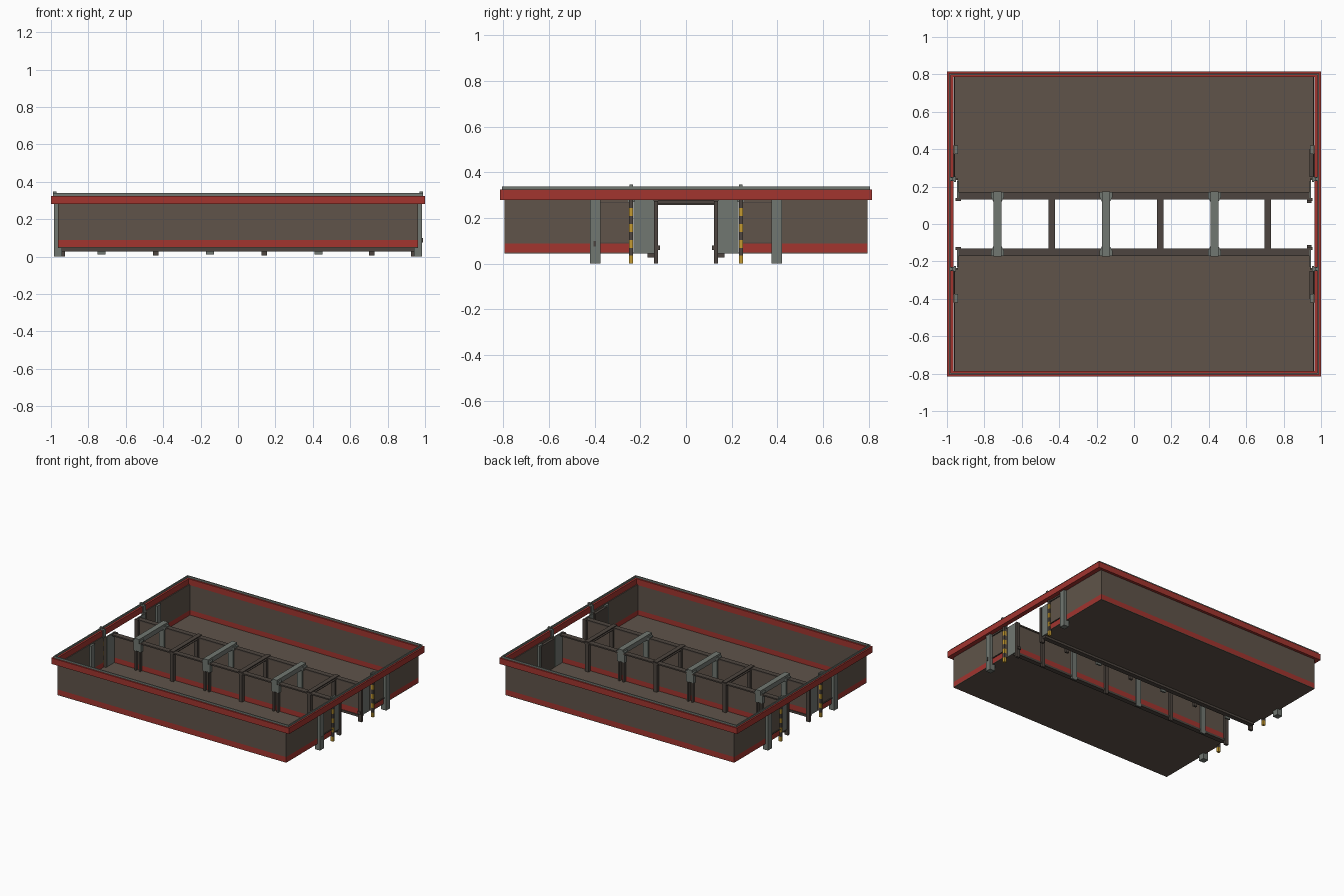
import bpy, bmesh

if "Cube" in bpy.data.objects:
    bpy.data.objects.remove(bpy.data.objects["Cube"])


def mat(name, c):
    m = bpy.data.materials.new(name)
    m.diffuse_color = (*c, 1)
    m.use_nodes = True
    m.node_tree.nodes["Principled BSDF"].inputs["Base Color"].default_value = m.diffuse_color
    return m


BROWN = mat("brown plaster", (0.115, 0.088, 0.068))
DARK = mat("dark brown steel", (0.075, 0.06, 0.05))
RED = mat("red paint", (0.36, 0.035, 0.028))
GREY = mat("grey green steel", (0.165, 0.185, 0.165))
YELLOW = mat("hazard yellow", (0.55, 0.32, 0.03))


def build(name, bm, *mats):
    bmesh.ops.recalc_face_normals(bm, faces=bm.faces)
    me = bpy.data.meshes.new(name)
    bm.to_mesh(me)
    bm.free()
    for m in mats:
        me.materials.append(m)
    ob = bpy.data.objects.new(name, me)
    bpy.context.collection.objects.link(ob)
    return ob


def add_box(bm, x0, x1, y0, y1, z0, z1, mi=0):
    x0, x1 = sorted((x0, x1))
    y0, y1 = sorted((y0, y1))
    vs = bmesh.ops.create_cube(bm, size=1)["verts"]
    for v in vs:
        v.co = (x1 if v.co.x > 0 else x0, y1 if v.co.y > 0 else y0, z1 if v.co.z > 0 else z0)
    for f in {f for v in vs for f in v.link_faces}:
        f.material_index = mi


def box(name, m, *b):
    bm = bmesh.new()
    add_box(bm, *b)
    return build(name, bm, m)


def prism(name, m, pts, z0, z1):
    bm = bmesh.new()
    f = bm.faces.new([bm.verts.new((x, y, z0)) for x, y in pts])
    r = bmesh.ops.extrude_face_region(bm, geom=[f])
    for v in r["geom"]:
        if isinstance(v, bmesh.types.BMVert):
            v.co.z = z1
    return build(name, bm, m)


def ring(name, m, ox, oy, ix, iy, z0, z1):
    """Mitred rectangular frame."""
    bm = bmesh.new()
    loops = []
    for x, y, z in ((ox, oy, z0), (ox, oy, z1), (ix, iy, z1), (ix, iy, z0)):
        loops.append([bm.verts.new((a * x, b * y, z)) for a, b in ((-1, -1), (1, -1), (1, 1), (-1, 1))])
    for i in range(4):
        p, q = loops[i], loops[(i + 1) % 4]
        for k in range(4):
            bm.faces.new((p[k], p[(k + 1) % 4], q[(k + 1) % 4], q[k]))
    return build(name, bm, m)


# parapet and its thin grey rail
ring("parapet", RED, 1.0, 0.815, 0.965, 0.785, 0.28, 0.325)
ring("parapet_rail", GREY, 0.988, 0.805, 0.980, 0.797, 0.325, 0.339)

ZB, ZM, ZT = 0.045, 0.088, 0.285
for s in (-1, 1):
    # floor: notched back at the gateway ends
    prism("floor", BROWN, [(-0.962, s * 0.795), (0.962, s * 0.795), (0.962, s * 0.24), (0.945, s * 0.24),
                           (0.945, s * 0.14), (-0.945, s * 0.14), (-0.945, s * 0.24), (-0.962, s * 0.24)], ZB, 0.05)
    # long outer wall, red base and brown above
    for nm, m, a, b in (("wall_base", RED, ZB, ZM), ("wall", BROWN, ZM, ZT)):
        box("long_" + nm, m, -0.962, 0.962, s * 0.789, s * 0.795, a, b)
        for e in (-1, 1):
            box("end_" + nm, m, e * 0.956, e * 0.962, s * 0.24, s * 0.789, a, b)
        # passage wall web
        box("passage_" + nm, m, -0.945, 0.945, s * 0.138, s * 0.144, a, min(b, 0.27))
    # flanges of passage wall
    box("passage_top_flange", DARK, -0.94, 0.94, s * 0.132, s * 0.172, 0.262, 0.272)
    box("passage_bottom_flange", DARK, -0.94, 0.94, s * 0.132, s * 0.168, 0.028, 0.045)

    for e in (-1, 1):
        # gateway pillar
        box("gate_pillar", GREY, e * 0.94, e * 0.984, s * 0.375, s * 0.42, 0, 0.28)
        # set-back gate panel and its return
        box("gate_panel", GREY, e * 0.939, e * 0.947, s * 0.14, s * 0.23, ZB, 0.28)
        box("gate_panel_return", BROWN, e * 0.940, e * 0.962, s * 0.236, s * 0.244, ZB, 0.28)
        # dark door jamb
        box("door_jamb", DARK, e * 0.925, e * 0.955, s * 0.122, s * 0.14, 0, 0.275)
        # striped hazard post
        bm = bmesh.new()
        for i in range(8):
            add_box(bm, e * 0.955, e * 0.975, s * 0.232, s * 0.25, i * 0.035, (i + 1) * 0.035, i % 2)
        build("hazard_post", bm, YELLOW, DARK)
        # clamp gripping the parapet
        bm = bmesh.new()
        add_box(bm, e * 0.955, e * 0.988, s * 0.23, s * 0.25, 0.325, 0.335)
        add_box(bm, e * 0.970, e * 0.990, s * 0.232, s * 0.248, 0.335, 0.347)
        add_box(bm, e * 0.953, e * 0.963, s * 0.225, s * 0.255, 0.27, 0.335)
        build("parapet_clamp", bm, GREY)
        # door runners outside the wall
        for z in (0.088, 0.265):
            box("door_runner", DARK, e * 0.962, e * 0.968, s * 0.25, s * 0.375, z, z + 0.006)
    # door pocket inside the right end
    box("door_pocket", DARK, 0.937, 0.957, s * 0.25, s * 0.40, 0.05, 0.27)
    # small latch on pillar and jamb
    box("jamb_latch", DARK, 0.925, 0.95, s * 0.113, s * 0.122, 0.06, 0.08)
box("pillar_latch", DARK, 0.984, 0.988, -0.405, -0.395, 0.075, 0.1)

# heavy grey frames across the passage
for x in (-0.73, -0.15, 0.43):
    w = 0.021
    box("grey_cross_beam", GREY, x - w, x + w, -0.175, 0.175, 0.262, 0.298)
    for s in (-1, 1):
        prism("grey_gusset", GREY, [(x - 0.034, s * 0.172), (x + 0.034, s * 0.172), (x + 0.034, s * 0.142),
                                    (x + w, s * 0.118), (x - w, s * 0.118), (x - 0.034, s * 0.142)], 0.258, 0.282)
        box("grey_frame_leg", GREY, x - w, x + w, s * 0.126, s * 0.138, 0.012, 0.27)
        box("grey_wall_plate", GREY, x - 0.032, x + 0.032, s * 0.144, s * 0.168, 0.20, 0.262)
        for d in (-0.018, 0.018):
            box("grey_wall_stud", DARK, x + d - 0.006, x + d + 0.006, s * 0.144, s * 0.166, 0.045, 0.2)

# slim brown frames across the passage
for x in (-0.44, 0.14, 0.715):
    bm = bmesh.new()
    add_box(bm, x - 0.017, x + 0.017, -0.172, 0.172, 0.258, 0.263)
    add_box(bm, x - 0.004, x + 0.004, -0.172, 0.172, 0.263, 0.275)
    add_box(bm, x - 0.017, x + 0.017, -0.172, 0.172, 0.275, 0.280)
    build("brown_cross_beam", bm, DARK)
    for s in (-1, 1):
        box("brown_frame_leg", DARK, x - 0.014, x + 0.014, s * 0.122, s * 0.138, 0.005, 0.262)
        box("brown_wall_stud", DARK, x - 0.014, x + 0.014, s * 0.144, s * 0.170, 0.045, 0.262)
